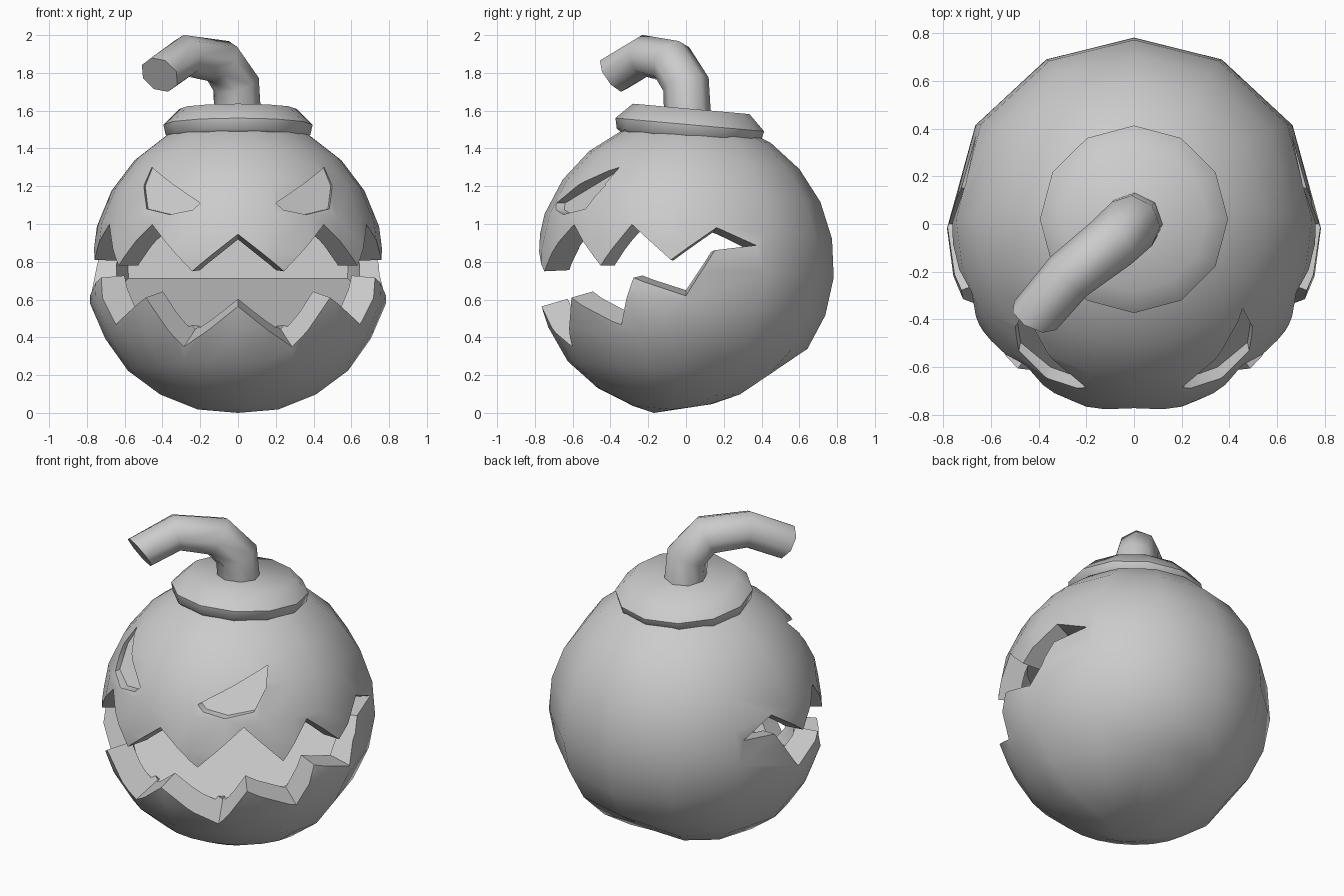
import bpy, bmesh, math
from mathutils import Vector, Matrix

if "Cube" in bpy.data.objects:
    bpy.data.objects.remove(bpy.data.objects["Cube"])

R = 0.785
C = Vector((0, 0, 0.785))
grey = bpy.data.materials.new("plain grey")
grey.diffuse_color = (0.6, 0.6, 0.6, 1)
grey.use_nodes = True
grey.node_tree.nodes["Principled BSDF"].inputs["Base Color"].default_value = grey.diffuse_color


def finish(name, bm):
    bmesh.ops.recalc_face_normals(bm, faces=bm.faces)
    me = bpy.data.meshes.new(name)
    bm.to_mesh(me)
    bm.free()
    ob = bpy.data.objects.new(name, me)
    bpy.context.collection.objects.link(ob)
    me.materials.append(grey)
    return ob


def smooth(ob, angle):
    bpy.ops.object.select_all(action='DESELECT')
    ob.select_set(True)
    bpy.context.view_layer.objects.active = ob
    bpy.ops.object.shade_smooth_by_angle(angle=math.radians(angle))


def skin(bm, rings, caps=True):
    """Bridge closed rings of points into a tube."""
    vs = [[bm.verts.new(p) for p in r] for r in rings]
    for a, b in zip(vs, vs[1:]):
        for i in range(len(a)):
            j = (i + 1) % len(a)
            bm.faces.new((a[i], a[j], b[j], b[i]))
    if caps:
        bm.faces.new(vs[0][::-1])
        bm.faces.new(vs[-1])
    return vs


def on_ray(p, scale):
    """Project a point radially to a multiple of the body radius."""
    return C + (Vector(p) - C).normalized() * R * scale


# Body: ball with finer columns at the front, leaning back slightly
az = [180 + 15 * i for i in range(13)] + [32, 62, 90, 118, 148]
rings = []
for k in range(1, 12):
    t = math.radians(15 * k)
    rings.append([(R * math.sin(t) * math.cos(math.radians(a)),
                   R * math.sin(t) * math.sin(math.radians(a)),
                   R * math.cos(t)) for a in az])
bm = bmesh.new()
vs = skin(bm, rings, caps=False)
for ring, z in ((vs[0], R), (vs[-1], -R)):
    pole = bm.verts.new((0, 0, z))
    for i in range(len(ring)):
        bm.faces.new((pole, ring[i], ring[(i + 1) % len(ring)]))
bm.transform(Matrix.Translation(C) @ Matrix.Rotation(math.radians(-5), 4, 'X'))
# Fuller jaw at the front, flattened underside towards the back
for v in bm.verts:
    if v == pole:
        v.co = (0, -.17, 0)
        continue
    if v.co.y < 0.1:
        if v.co.z < 0.7:
            v.co.x *= 1.035
            v.co.y *= 1.025
        else:
            v.co.x *= 0.985
            v.co.y *= 1.015
        if v.co.z < 0.35:
            v.co = C + (v.co - C) * 1.015
    y = v.co.y
    v.co.z = max(v.co.z, 0.01, 0.146 * (y + 0.18), 0.06 + 0.676 * (y - 0.23))
body = finish("body", bm)

# Mouth opening: zigzag upper and lower lips, cut radially through the wall
upper = [(0, -.77, .945), (.24, -.74, .75), (.46, -.60, 1.0), (.63, -.45, .78),
         (.69, -.29, 1.0), (.76, -.08, .81), (.74, .17, .99)]
lower = [(0, -.76, .565), (.30, -.63, .33), (.475, -.59, .615), (.68, -.36, .45),
         (.73, -.28, .715), (.78, 0, .62), (.76, .16, .865)]
corner = (.68, .38, .89)


def mirror(p):
    return (-p[0], p[1], p[2])


up = [mirror(p) for p in upper[:0:-1]] + upper
lo = [mirror(p) for p in lower[:0:-1]] + lower
bm = bmesh.new()
layers = []
for s in (0.8, 1.3):
    u = [bm.verts.new(on_ray(p, s)) for p in up]
    l = [bm.verts.new(on_ray(p, s)) for p in lo]
    c0, c1 = (bm.verts.new(on_ray(p, s)) for p in (mirror(corner), corner))
    bm.faces.new((c0, u[0], l[0]))
    bm.faces.new((c1, l[-1], u[-1]))
    for i in range(len(u) - 1):
        bm.faces.new((u[i], u[i + 1], l[i + 1], l[i]))
    layers.append([c0] + u + [c1] + l[::-1])
a, b = layers
for i in range(len(a)):
    j = (i + 1) % len(a)
    bm.faces.new((a[i], a[j], b[j], b[i]))
cutters = [finish("mouth_cutter", bm)]

# Mouth cavity: inner ball with sloping floor, flat back wall and ceiling
bm = bmesh.new()
bmesh.ops.create_uvsphere(bm, u_segments=24, v_segments=16, radius=0.655,
                          matrix=Matrix.Translation(C))
for co, no in (((0, 0, .62), (0, .33, -1)), ((0, .28, .71), (0, 1, -.1)),
               ((0, 0, 1.01), (0, 0, 1))):
    bmesh.ops.bisect_plane(bm, geom=bm.verts[:] + bm.edges[:] + bm.faces[:],
                           plane_co=co, plane_no=no, clear_outer=True)
    bmesh.ops.holes_fill(bm, edges=[e for e in bm.edges if e.is_boundary], sides=0)
cutters.append(finish("cavity_cutter", bm))

# Eye sockets: slanted angry shapes sunk straight back into the body
eye = [(.20, 1.11), (.46, 1.30), (.50, 1.20), (.485, 1.08), (.36, 1.05), (.24, 1.075)]
for side in (1, -1):
    d = Vector((side * .2, -1, 0))
    pts = [Vector((side * x, -math.sqrt(R * R - x * x - (z - C.z) ** 2), z)) for x, z in eye]
    bm = bmesh.new()
    skin(bm, [[p - d * .045 for p in pts], [p + d * .3 for p in pts]])
    cutters.append(finish("eye_cutter", bm))

for c in cutters:
    m = body.modifiers.new("cut", 'BOOLEAN')
    m.operation, m.solver, m.object = 'DIFFERENCE', 'EXACT', c
    bpy.context.view_layer.objects.active = body
    bpy.ops.object.modifier_apply(modifier=m.name)
for c in cutters:
    bpy.data.objects.remove(c)
smooth(body, 36)

# Cap: twelve-sided lid with a short flange, tilted back with the body
bm = bmesh.new()
skin(bm, [[(r * math.cos(math.tau * i / 12), r * math.sin(math.tau * i / 12), z)
           for i in range(12)]
          for r, z in ((.34, -.03), (.383, 0), (.395, .055), (.31, .139))])
bm.transform(Matrix.Translation((0, .015, 1.471)) @ Matrix.Rotation(math.radians(-5.1), 4, 'X'))
smooth(finish("cap", bm), 49)

# Stem: bent eight-sided fuse leaning forward and to one side, cut off askew
path = [Vector(p) for p in ((0, .01, 1.53), (-.01, 0, 1.74), (-.09, -.075, 1.86),
                            (-.275, -.22, 1.89), (-.415, -.385, 1.79))]
radii = (.125, .125, .122, .112, .108)
side = Vector((.67, -.74, 0)).normalized()
rings = []
for k, p in enumerate(path):
    before = (p - path[k - 1]).normalized() if k else Vector()
    after = (path[k + 1] - p).normalized() if k < len(path) - 1 else Vector()
    t = (before + after).normalized()
    if k == len(path) - 1:
        t = Vector((-.38, -.7, -.5)).normalized()
    s = (side - t * side.dot(t)).normalized()
    n = s.cross(t)
    rings.append([p + radii[k] * (s * math.cos(math.tau * i / 8) + n * math.sin(math.tau * i / 8))
                  for i in range(8)])
bm = bmesh.new()
skin(bm, rings)
smooth(finish("stem", bm), 50)
